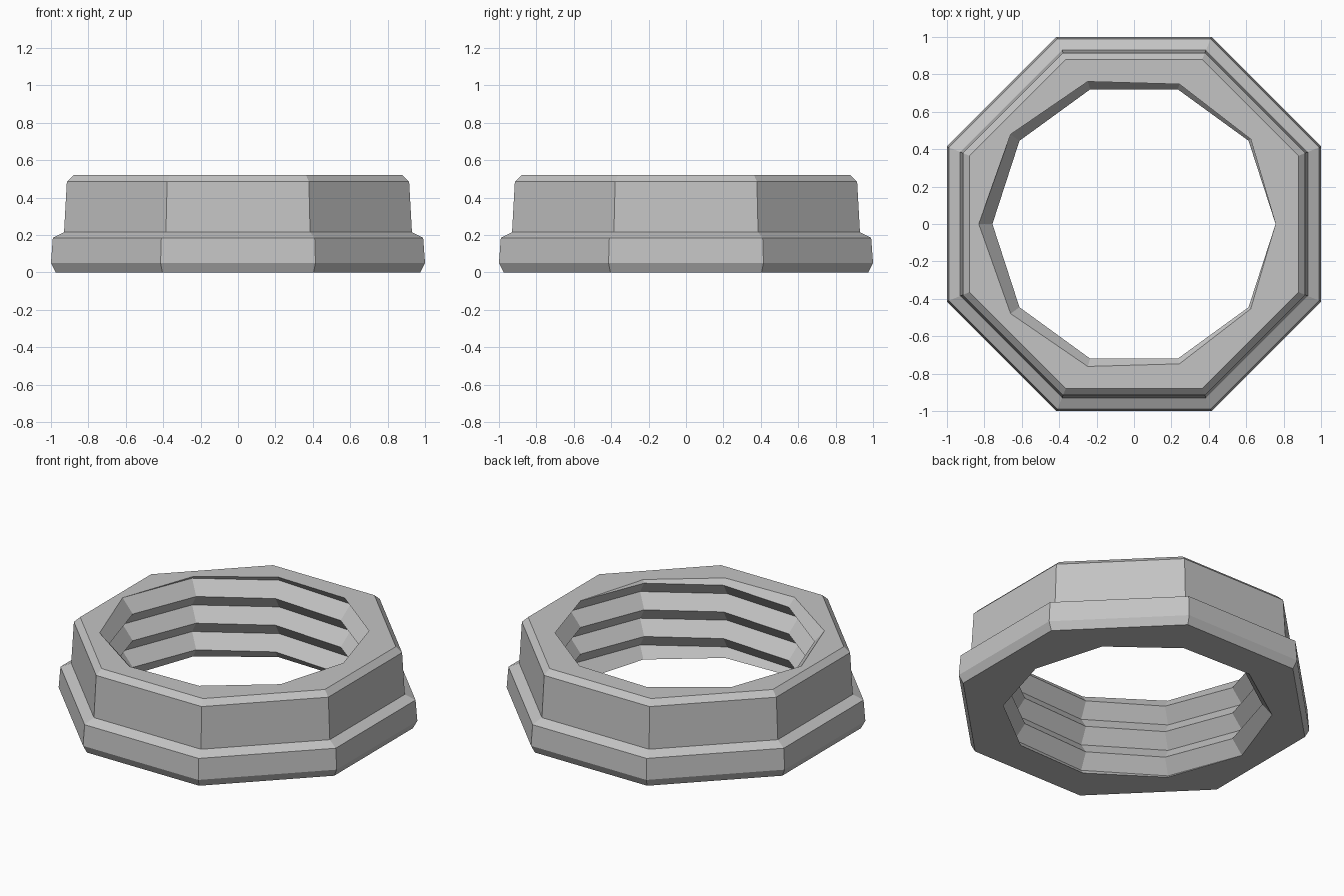
import bpy, bmesh
from math import cos, sin, pi, radians

cube = bpy.data.objects.get("Cube")
if cube:
    bpy.data.objects.remove(cube, do_unlink=True)

HEIGHT = 0.52
TURNS = 3
PITCH = HEIGHT / TURNS
CREST, ROOT = 0.757, 0.83      # thread radii
STEPS = 10                     # sides of the bore

grey = bpy.data.materials.new("plain grey")
grey.use_nodes = True
colour = (0.55, 0.55, 0.55, 1)
grey.diffuse_color = colour
grey.node_tree.nodes["Principled BSDF"].inputs["Base Color"].default_value = colour

bm = bmesh.new()

# Threaded bore: a V-shaped helix running past both ends, then trimmed flat
first, last = -2 * STEPS, (TURNS + 2) * STEPS


def helix(radius, offset):
    verts = {}
    for i in range(first, last + 1):
        a = 2 * pi * i / STEPS
        verts[i] = bm.verts.new((radius * cos(a), radius * sin(a),
                                 PITCH * (i / STEPS + offset)))
    return verts


crest, root = helix(CREST, 0), helix(ROOT, 0.5)
for i in range(first, last):
    bm.faces.new((crest[i], crest[i + 1], root[i + 1], root[i]))
    j = i + STEPS
    if j < last:
        bm.faces.new((root[i], root[i + 1], crest[j + 1], crest[j]))

for z, up in ((0, -1), (HEIGHT, 1)):
    bmesh.ops.bisect_plane(bm, geom=bm.verts[:] + bm.edges[:] + bm.faces[:],
                           dist=1e-5, plane_co=(0, 0, z), plane_no=(0, 0, up),
                           clear_outer=True)

# Octagonal outer wall: (distance to flat side, height)
profile = [(0.975, 0), (1.0, 0.05), (0.99, 0.185),
           (0.93, 0.215), (0.915, 0.485), (0.88, HEIGHT)]
rings = []
for apothem, z in profile:
    r = apothem / cos(pi / 8)
    rings.append([bm.verts.new((r * cos(radians(22.5 + 45 * k)),
                                r * sin(radians(22.5 + 45 * k)), z))
                  for k in range(8)])
for low, high in zip(rings, rings[1:]):
    for k in range(8):
        n = (k + 1) % 8
        bm.faces.new((low[k], low[n], high[n], high[k]))

# Flat end faces between the octagon and the bore
for z, up in ((0, -1), (HEIGHT, 1)):
    rim = [e for e in bm.edges if len(e.link_faces) == 1
           and all(abs(v.co.z - z) < 1e-4 for v in e.verts)]
    bmesh.ops.triangle_fill(bm, edges=rim, use_beauty=True, normal=(0, 0, up))

bmesh.ops.remove_doubles(bm, verts=bm.verts[:], dist=1e-5)
bmesh.ops.recalc_face_normals(bm, faces=bm.faces[:])

mesh = bpy.data.meshes.new("threaded_ring")
bm.to_mesh(mesh)
bm.free()
mesh.materials.append(grey)
ring = bpy.data.objects.new("threaded_ring", mesh)
bpy.context.collection.objects.link(ring)
